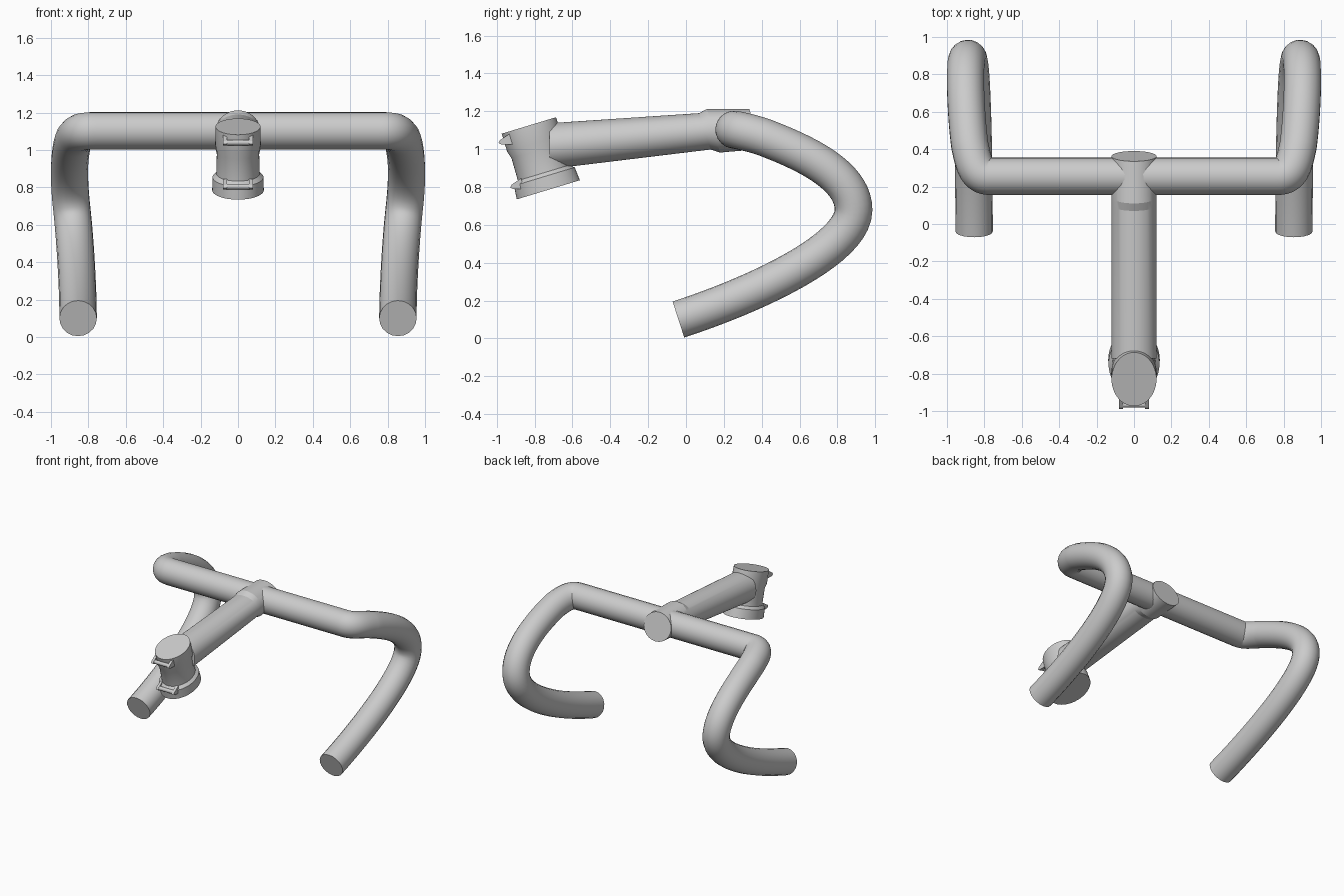
import bpy, bmesh, math
from mathutils import Vector

if "Cube" in bpy.data.objects:
    bpy.data.objects.remove(bpy.data.objects["Cube"])


def finish(obj, angle=35):
    bpy.ops.object.select_all(action='DESELECT')
    obj.select_set(True)
    bpy.context.view_layer.objects.active = obj
    bpy.ops.object.shade_smooth_by_angle(angle=math.radians(angle))


def loft(name, rings, sides=48, angle=35):
    """Capped tube through elliptical rings: (centre, half axis u, half axis v)."""
    bm = bmesh.new()
    loops = []
    for c, u, v in rings:
        loops.append([bm.verts.new(c + u * math.cos(a) + v * math.sin(a))
                      for a in (2 * math.pi * i / sides for i in range(sides))])
    for lo, hi in zip(loops, loops[1:]):
        for i in range(sides):
            j = (i + 1) % sides
            bm.faces.new((lo[i], lo[j], hi[j], hi[i]))
    bm.faces.new(loops[0])
    bm.faces.new(loops[-1])
    bmesh.ops.recalc_face_normals(bm, faces=bm.faces)
    me = bpy.data.meshes.new(name)
    bm.to_mesh(me)
    bm.free()
    obj = bpy.data.objects.new(name, me)
    bpy.context.collection.objects.link(obj)
    finish(obj, angle)
    return obj


X = Vector((1, 0, 0))

# Handlebar: right half as bezier points (incoming handle, point, outgoing handle)
half = [
    ((0.70, 0.255, 1.103), (0.775, 0.255, 1.103), (0.845, 0.255, 1.103)),
    ((0.86, 0.335, 1.09), (0.878, 0.42, 1.06), (0.902, 0.60, 0.99)),
    ((0.91, 0.885, 0.87), (0.888, 0.885, 0.68), (0.866, 0.885, 0.47)),
    ((0.855, 0.36, 0.23), (0.855, -0.04, 0.10), (0.855, -0.44, -0.03)),
]
flip = lambda p: (-p[0], p[1], p[2])
left = [tuple(flip(p) for p in reversed(k)) for k in reversed(half)]
curve = bpy.data.curves.new("handlebar", 'CURVE')
curve.dimensions = '3D'
curve.bevel_depth = 0.1
curve.bevel_resolution = 8
curve.resolution_u = 20
curve.use_fill_caps = True
spline = curve.splines.new('BEZIER')
spline.bezier_points.add(len(left + half) - 1)
for bp, (h0, co, h1) in zip(spline.bezier_points, left + half):
    bp.handle_left_type = bp.handle_right_type = 'FREE'
    bp.co, bp.handle_left, bp.handle_right = co, h0, h1
bar = bpy.data.objects.new("handlebar", curve)
bpy.context.collection.objects.link(bar)
bpy.ops.object.select_all(action='DESELECT')
bar.select_set(True)
bpy.context.view_layer.objects.active = bar
bpy.ops.object.convert(target='MESH')
finish(bpy.context.view_layer.objects.active, 40)

# Stem with the bar clamp at its far end: (top y, top z, bottom y, bottom z)
stem = []
for ty, tz, by, bz in [(-0.72, 1.137, -0.72, 0.895), (0.07, 1.19, 0.13, 0.998),
                       (0.11, 1.212, 0.18, 0.982), (0.335, 1.212, 0.39, 1.0)]:
    top, bot = Vector((0, ty, tz)), Vector((0, by, bz))
    stem.append(((top + bot) / 2, X * 0.12, (top - bot) / 2))
loft("stem", stem, angle=12)

# Tilted steering clamp: (distance down the axis, half width, half depth)
TOP = Vector((0, -0.83, 1.125))
DOWN = Vector((0, 0.29, -0.957))
BACK = Vector((0, 0.957, 0.29))
profile = [(0, 0.12, 0.15), (0.1, 0.122, 0.15), (0.14, 0.113, 0.138),
           (0.262, 0.116, 0.14), (0.282, 0.136, 0.168), (0.355, 0.138, 0.174)]
loft("steering_clamp",
     [(TOP + DOWN * t, X * w, BACK * d) for t, w, d in profile], angle=20)


# Bolt lugs on the front of the clamp collars
def lug(name, t, d):
    bm = bmesh.new()
    outline = [(-0.03, d - 0.07), (-0.012, d - 0.012), (0.0, d),
               (0.012, d - 0.012), (0.03, d - 0.07)]
    for x0, x1 in ((-0.08, -0.06), (0.06, 0.08)):
        ends = [[bm.verts.new(TOP + DOWN * (t + a) - BACK * o + X * x)
                 for a, o in outline] for x in (x0, x1)]
        bm.faces.new(ends[0])
        bm.faces.new(ends[1])
        for i in range(len(outline)):
            j = (i + 1) % len(outline)
            bm.faces.new((ends[0][i], ends[0][j], ends[1][j], ends[1][i]))
    bmesh.ops.recalc_face_normals(bm, faces=bm.faces)
    me = bpy.data.meshes.new(name)
    bm.to_mesh(me)
    bm.free()
    bpy.context.collection.objects.link(bpy.data.objects.new(name, me))
    mid = TOP + DOWN * t - BACK * (d - 0.025)
    loft(name + "_bolt", [(mid + X * x, DOWN * 0.015, BACK * 0.015)
                          for x in (-0.075, 0.075)], sides=16)


lug("upper_lug", 0.042, 0.18)
lug("lower_lug", 0.285, 0.19)
